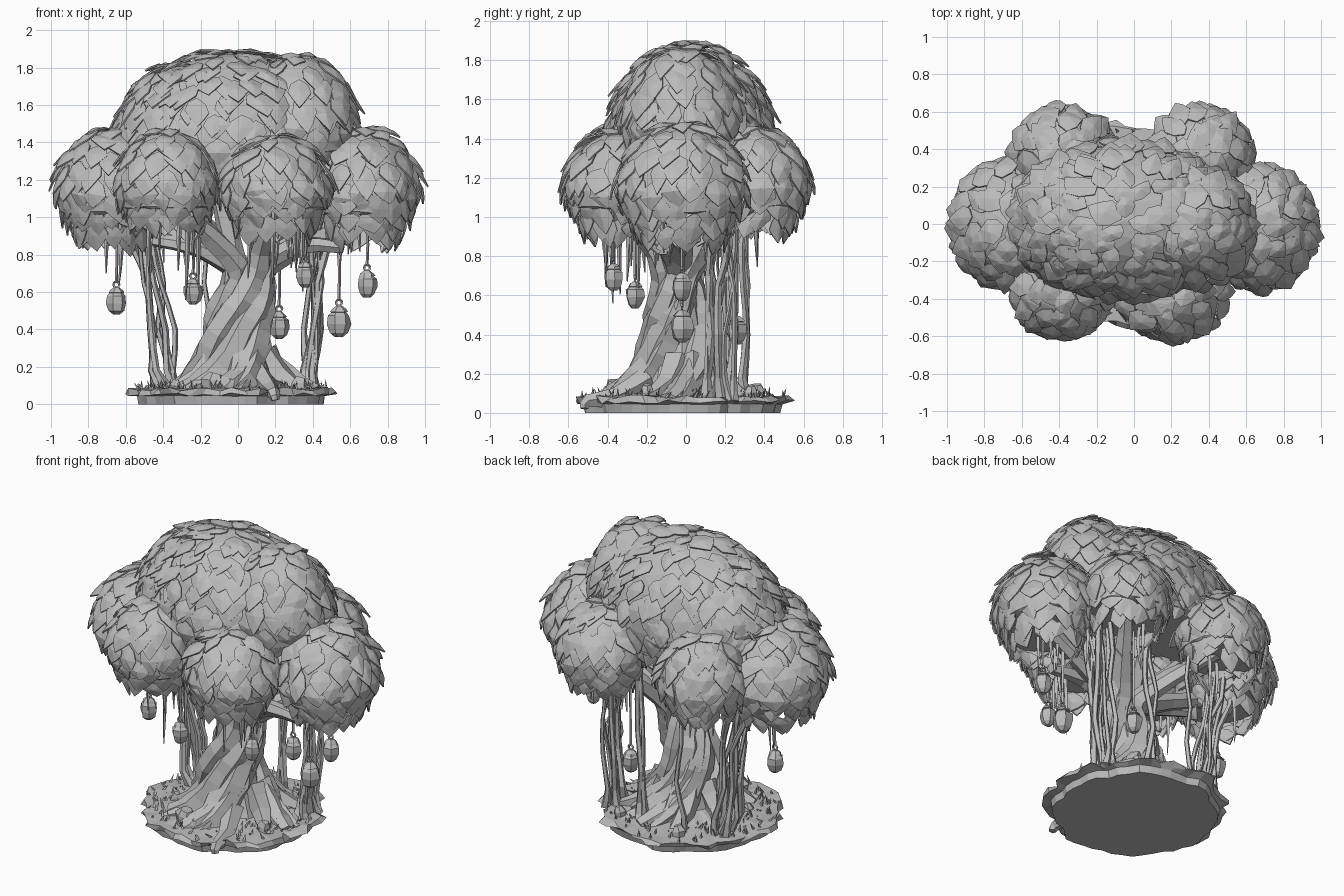
import bpy, bmesh, math, random
from mathutils import Vector as V

if "Cube" in bpy.data.objects:
    bpy.data.objects.remove(bpy.data.objects["Cube"])
random.seed(7)
R = random.uniform

grey = bpy.data.materials.new("stone grey")
grey.diffuse_color = (0.5, 0.5, 0.5, 1)
grey.use_nodes = True
grey.node_tree.nodes["Principled BSDF"].inputs["Base Color"].default_value = grey.diffuse_color


def finish(bm, name, thick=0):
    me = bpy.data.meshes.new(name)
    bmesh.ops.recalc_face_normals(bm, faces=bm.faces[:])
    bm.to_mesh(me)
    bm.free()
    me.materials.append(grey)
    ob = bpy.data.objects.new(name, me)
    bpy.context.collection.objects.link(ob)
    if thick:
        m = ob.modifiers.new("thickness", 'SOLIDIFY')
        m.thickness = thick
        m.offset = 0
    return ob


def tube(bm, pts, radii, n=6, sub=1, rough=0):
    """Faceted tube through points; sub > 1 rounds the path."""
    pts = [V(p) for p in pts]
    path = []
    for i in range(len(pts) - 1):
        p0, p1, p2, p3 = pts[max(i - 1, 0)], pts[i], pts[i + 1], pts[min(i + 2, len(pts) - 1)]
        for k in range(sub):
            t = k / sub
            q = p1 + (p2 - p0) * 0.5 * t + (p0 - 2.5 * p1 + 2 * p2 - p3 * 0.5) * t * t \
                + (1.5 * (p1 - p2) + (p3 - p0) * 0.5) * t ** 3
            path.append((q, radii[i] + (radii[i + 1] - radii[i]) * t))
    path.append((pts[-1], radii[-1]))
    u, prev = V((1, 0.13, 0.05)), None
    for i, (p, r) in enumerate(path):
        t = (path[min(i + 1, len(path) - 1)][0] - path[max(i - 1, 0)][0]).normalized()
        u = (u - t * u.dot(t)).normalized()
        w = t.cross(u)
        ring = []
        for k in range(n):
            a = math.tau * k / n
            ring.append(bm.verts.new(p + (u * math.cos(a) + w * math.sin(a)) * r * (1 + R(-rough, rough))))
        if prev:
            for k in range(n):
                bm.faces.new((prev[k], prev[(k + 1) % n], ring[(k + 1) % n], ring[k]))
        else:
            bm.faces.new(ring[::-1])
        prev = ring
    bm.faces.new(prev)


# Foliage domes: a solid core covered in rows of overlapping leaves
def dome(name, c, r, last):
    c, r = V(c), V(r)
    mean = (r.x + r.y + r.z) / 3

    def surf(th, ph):
        k = min(th, 1.6)
        p = V((r.x * math.sin(k) * math.cos(ph), r.y * math.sin(k) * math.sin(ph), r.z * math.cos(k)))
        if th > k:      # skirt curls gently inwards
            s = 1 - 0.44 * (th - k)
            p = V((p.x * s, p.y * s, p.z - (th - k) * mean * .8))
        return p

    bm = bmesh.new()
    bmesh.ops.create_icosphere(bm, subdivisions=3, radius=1)
    for v in bm.verts:
        v.co.z = max(v.co.z, -0.3)
        v.co = c + V((v.co.x * r.x, v.co.y * r.y, v.co.z * r.z)) * 0.95
    finish(bm, name + "_core")

    bm = bmesh.new()
    rows = round(last * mean / 0.085)
    for i in range(rows + 1):
        th0 = last * i / rows
        count = max(4, round(math.tau * (r.x + r.y) / 2 * math.sin(min(th0, 1.6)) / 0.105))
        for j in range(count):
            ph = math.tau * (j + 0.5 * (i % 2) + R(-.35, .35)) / count
            th = max(0.03, th0 + R(-.09, .09))
            L, W = R(.13, .21), R(.10, .16)
            lift, lean = R(.012, .055), R(-.35, .35)
            side = V((-math.sin(ph) * r.x, math.cos(ph) * r.y, 0)).normalized()
            side.z = R(-.2, .2)

            def pt(u, f, w):
                q = surf(th + f * L / mean, ph)
                n = V((q.x / r.x ** 2, q.y / r.y ** 2, max(q.z, 0) / r.z ** 2)).normalized()
                rise = lift * (.4 if th < .6 else 1) * f * f
                return bm.verts.new(c + q + side * (u * W + lean * f * L) + n * (w + rise - .01))
            a, m, tip = pt(0, 0, -.006), pt(0, .5, .014), pt(0, 1, 0)
            for s in (-1, 1):
                b, d = pt(.36 * s, .2, -.004), pt(.5 * s, .5, -.002)
                e = pt(.26 * s, .78, .002)
                for f in ((a, b, m), (b, d, m), (d, e, m), (e, tip, m)):
                    bm.faces.new(f)
    finish(bm, name + "_leaves", 0.009)


dome("crown", (-.05, .02, 1.37), (.61, .43, .53), 1.8)
dome("crown_right_lump", (.33, -.02, 1.46), (.31, .32, .42), 1.75)
dome("crown_left_lump", (-.30, .02, 1.43), (.345, .36, .40), 1.75)
dome("left_canopy", (-.675, 0, 1.12), (.30, .345, .37), 2.1)
dome("right_canopy", (.675, -.02, 1.12), (.30, .335, .37), 2.1)
dome("front_left_canopy", (-.38, -.345, 1.14), (.27, .27, .34), 2.0)
dome("front_right_canopy", (.20, -.345, 1.13), (.30, .28, .32), 2.0)
dome("back_left_canopy", (-.38, .36, 1.14), (.28, .27, .33), 2.0)
dome("back_right_canopy", (.36, .36, 1.14), (.28, .27, .33), 2.0)

# Twisted trunk: eight strands wound round a core, each ending as a branch
AXIS = [(.06, 0, .36, .05), (.13, 0, .25, .085), (.25, -.01, .155, .09), (.38, -.01, .125, .085),
        (.5, .02, .105, .08), (.62, .05, .085, .07), (.74, .06, .085, .068)]   # z, x, wind radius, strand radius
bm = bmesh.new()
tube(bm, [(x, -.04, z) for z, x, _, _ in AXIS], [.25, .21, .17, .15, .13, .1, .09], 9)
for x, y, z in [(.68, 0, 1.02), (.36, .36, 1.1), (-.38, .36, 1.1), (-.68, 0, 1.02), (-.38, -.34, 1.1),
                (.2, -.35, 1.1), (.15, .12, 1.45), (-.15, -.06, 1.45)]:
    top = math.atan2(y, x)
    pts, rad = [], []
    for i, (az, ax, wr, sr) in enumerate(AXIS):
        a = top - 2.5 * (.74 - az) / .68
        w = wr * (R(.9, 1.2) if i == 0 else 1)
        pts.append((ax + w * math.cos(a), -.04 + w * math.sin(a), az))
        rad.append(sr)
    p = V(pts[-1])
    pts += [p.lerp(V((x, y, z)), .4) + V((0, 0, .02)), (x, y, z)]
    tube(bm, pts, rad + [.058, .04], 6, 2, .15)
# side branches
for q in [[(.12, -.05, .72), (.3, -.1, .85), (.55, -.12, .84)], [(.0, -.05, .72), (-.2, -.1, .83), (-.45, -.05, .88)],
          [(.02, 0, .68), (-.12, .02, .9), (-.3, .05, 1.1)], [(.15, 0, .7), (.2, .1, .9), (.42, .15, 1.1)]]:
    tube(bm, q, [.06, .05, .035], 6, 2, .12)
finish(bm, "twisted_trunk")

# Surface roots spreading over the ground
bm = bmesh.new()
for i in range(9):
    a = math.tau * i / 9 + R(-.2, .2)
    far = R(.36, .46)
    tube(bm, [(d * math.cos(a + k), -.02 + d * math.sin(a + k), z)
              for d, k, z in ((.14, .35, .27), (.25, .2, .14), (far, 0, .07))], [.08, .06, .02], 5, 2, .1)
tube(bm, [(.1, -.2, .17), (.17, -.36, .08), (.19, -.5, .06), (.2, -.52, .022)], [.07, .05, .035, .022], 5, 2)
finish(bm, "surface_roots")

# Ground disc with an overhanging turf lip
bm = bmesh.new()
N, rings = 48, []
edge = [.5 + R(-.015, .015) + .012 * math.sin(math.tau * k / 6) for k in range(N)]
for s, z, j in ((.97, 0, 0), (.99, .045, .005), (1.07, .055, .025), (1.05, .08, .025), (.9, .082, .015),
                (.6, .095, .015), (.3, .13, .01)):
    rings.append([bm.verts.new((-.03 + math.cos(math.tau * k / N) * edge[k] * s + R(-j, j),
                                -.02 + math.sin(math.tau * k / N) * edge[k] * s + R(-j, j),
                                z + R(-j, j) * .5)) for k in range(N)])
for lo, hi in zip(rings, rings[1:]):
    for k in range(N):
        bm.faces.new((lo[k], lo[(k + 1) % N], hi[(k + 1) % N], hi[k]))
bm.faces.new(rings[0][::-1])
bm.faces.new(rings[-1])
finish(bm, "ground_disc")

# Grass blades and stones
bm = bmesh.new()
for i in range(200):
    a, d = R(0, math.tau), R(.27, .52)
    o = V((-.03 + d * math.cos(a), -.02 + d * math.sin(a), .075))
    tip = o + V((R(-.03, .03), R(-.03, .03), R(.02, .06)))
    tube(bm, [o, tip], [.011, .001], 3)
finish(bm, "grass_blades")
bm = bmesh.new()
for x, y, s in ((-.13, -.36, .06), (-.04, -.4, .03), (.33, -.2, .04), (-.35, -.15, .03), (-.2, .36, .04),
                (.25, .33, .035)):
    tube(bm, [(x, y, .07), (x, y, .08 + s * .8), (x + .01, y, .1 + s * 1.1)], [s, s, s * .6], 6, 1, .2)
finish(bm, "stones")

# Aerial roots reaching the ground, in a left and a right cluster
bm = bmesh.new()
for cx, cy, out, n in ((-.40, .14, -.09, 9), (.38, .19, .03, 8), (.12, .25, .02, 2), (-.15, .28, 0, 1)):
    for i in range(n):
        x, y = cx + R(-.06, .06), cy + R(-.08, .08)
        pts = [(x + out * f + R(-.03, .03), y + R(-.03, .03), z)
               for z, f in ((.06, -.3), (.18, 0), (.4, .2), (.65, .5), (.85, 1), (1.1, 1.4))]
        r = R(.010, .021)
        tube(bm, pts, [r * 2, r * 1.2, r, r * .9, r, r], 5, 2, .15)
finish(bm, "aerial_roots")

# Short vines hanging from the canopy
bm = bmesh.new()
for cx, cy, n in ((-.62, .02, 4), (.60, 0, 5), (-.34, -.32, 6), (.22, -.32, 7), (-.36, .28, 3), (.36, .28, 4),
                  (.15, -.2, 3), (.45, .1, 4)):
    for i in range(n):
        x, y, e = cx + R(-.15, .15), cy + R(-.12, .12), R(.55, .86)
        tube(bm, [(x, y, 1.08), (x + R(-.012, .012), y + R(-.012, .012), (e + 1.08) / 2),
                  (x + R(-.015, .015), y, e)], [.015, .013, .003], 4, 2)
finish(bm, "hanging_vines")

# Faceted lanterns on cords
bm = bmesh.new()
for x, y, z, s in ((-.65, 0, .55, 1), (-.24, -.26, .6, .95), (.22, .26, .42, 1), (.36, -.37, .69, .95),
                   (.54, -.02, .44, 1.15), (.69, -.02, .64, 1)):
    prof = ((.018, -.07), (.04, -.05), (.053, -.01), (.05, .03), (.036, .045), (.042, .047), (.034, .06), (.014, .075))
    tube(bm, [(x, y, z + s * h) for _, h in prof], [s * r for r, _ in prof], 6, 1, .1)
    tube(bm, [(x + .016 * math.cos(a), y, z + s * .09 + .016 * math.sin(a))
              for a in (k * math.tau / 8 for k in range(9))], [.007] * 9, 4)
    tube(bm, [(x, y, z + s * .1), (x + .004, y, .85), (x, y, 1.1)], [.008] * 3, 4)
finish(bm, "lanterns")
